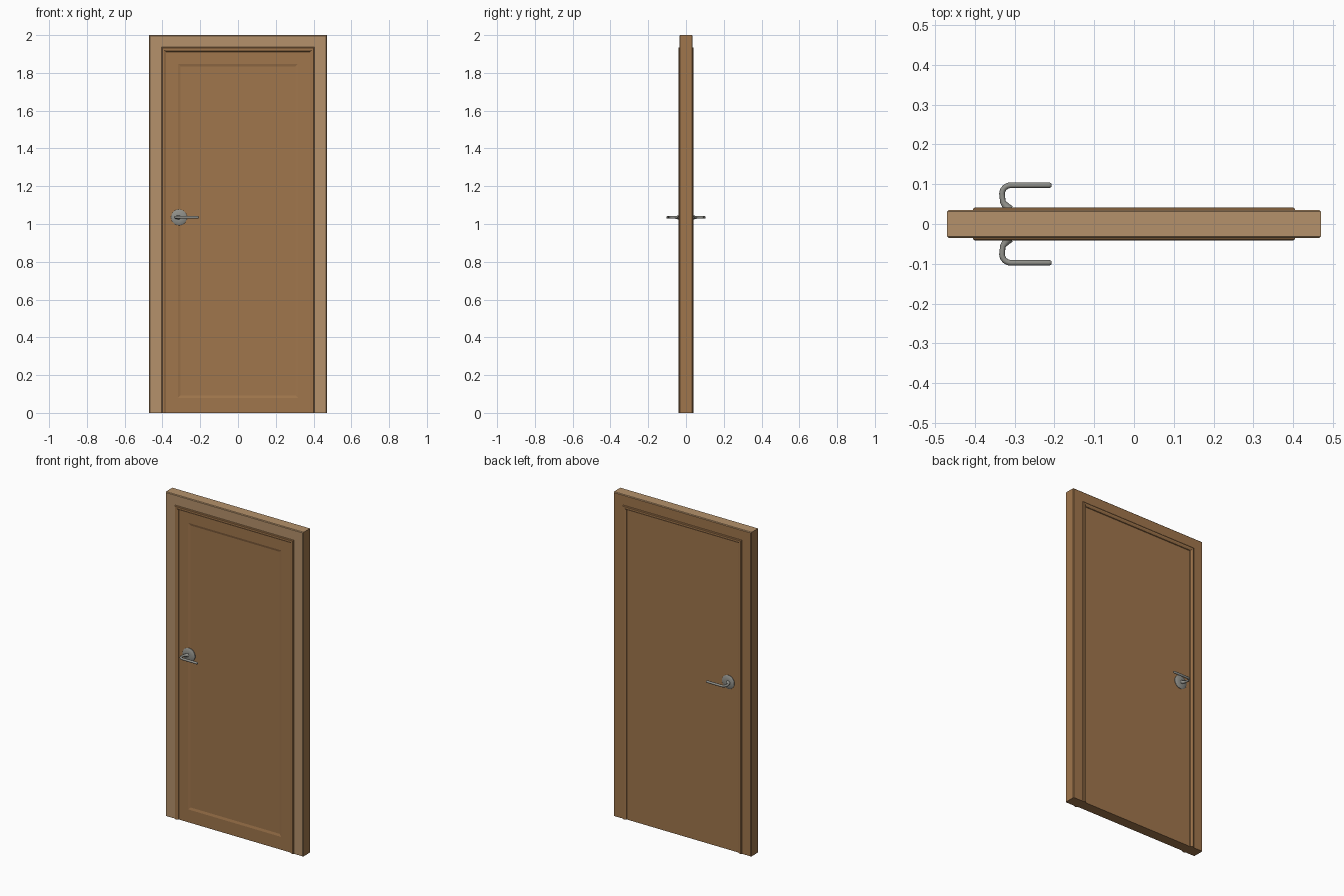
import bpy, bmesh, math

if "Cube" in bpy.data.objects:
    bpy.data.objects.remove(bpy.data.objects["Cube"])


def material(name, rgb):
    m = bpy.data.materials.new(name)
    m.diffuse_color = (*rgb, 1)
    m.use_nodes = True
    m.node_tree.nodes["Principled BSDF"].inputs["Base Color"].default_value = m.diffuse_color
    return m


TAN = material("light_wood", (0.46, 0.285, 0.145))
BROWN = material("brown_wood", (0.35, 0.18, 0.072))
METAL = material("grey_metal", (0.28, 0.28, 0.255))


def finish(name, bm, mats):
    bmesh.ops.recalc_face_normals(bm, faces=bm.faces)
    me = bpy.data.meshes.new(name)
    bm.to_mesh(me)
    bm.free()
    ob = bpy.data.objects.new(name, me)
    bpy.context.collection.objects.link(ob)
    for m in mats:
        me.materials.append(m)
    return ob


def smooth(ob):
    bpy.ops.object.select_all(action='DESELECT')
    ob.select_set(True)
    bpy.context.view_layer.objects.active = ob
    bpy.ops.object.shade_smooth_by_angle(angle=math.radians(40))


def box(name, lo, hi, mat):
    bm = bmesh.new()
    bmesh.ops.create_cube(bm, size=1)
    for v in bm.verts:
        v.co = [(a + b) / 2 + c * (b - a) for a, b, c in zip(lo, hi, v.co)]
    return finish(name, bm, [mat])


def mitred_frame(name, profile, mats):
    """Sweep an (inset, y) profile up, over and down the doorway."""
    bm = bmesh.new()
    rings = []
    for sx, top in ((-1, 0), (-1, 1), (1, 1), (1, 0)):
        rings.append([bm.verts.new((sx * (0.47 - o), y, (2 - o) * top))
                      for o, y in profile])
    n = len(profile)
    for a, b in zip(rings, rings[1:]):
        for i in range(n):
            j = (i + 1) % n
            bm.faces.new((a[i], a[j], b[j], b[i]))
    bm.faces.new(rings[0])
    bm.faces.new(rings[-1])
    return finish(name, bm, mats)


# Outer frame: front and top are the lighter wood
frame = mitred_frame("door_frame", [
    (0.004, -0.035), (0.075, -0.035), (0.085, -0.028), (0.085, 0.028),
    (0.075, 0.035), (0.004, 0.035), (0, 0.031), (0, -0.031)], [BROWN, TAN])
for p in frame.data.polygons:
    if p.normal.y < -0.5 or (p.normal.z > 0.5 and p.center.z > 1.98):
        p.material_index = 1

# Raised stop moulding on both sides
for side, s in (("front", -1), ("back", 1)):
    mitred_frame(side + "_moulding", [
        (0.063, s * 0.030), (0.065, s * 0.038), (0.069, s * 0.041),
        (0.078, s * 0.041), (0.088, s * 0.036), (0.092, s * 0.028)], [BROWN])

# Door leaf with a shallow sunken panel in front
leaf = box("door_leaf", (-0.385, -0.032, 0.012), (0.385, 0.032, 1.915), BROWN)
bm = bmesh.new()
bm.from_mesh(leaf.data)
front = [f for f in bm.faces if f.normal.y < -0.9]
bmesh.ops.inset_region(bm, faces=front, thickness=0.095, depth=0)
bmesh.ops.inset_region(bm, faces=front, thickness=0.02, depth=-0.004)
bm.to_mesh(leaf.data)
bm.free()

# Threshold under the leaf
box("threshold", (-0.39, -0.032, 0), (0.39, 0.032, 0.012), BROWN)

# Lever handle and round plate on each side
HZ = 1.035
for side, s in (("front", -1), ("back", 1)):
    bm = bmesh.new()
    rings = []
    for r, y in ((0.042, 0.030), (0.042, 0.035), (0.038, 0.038), (0.016, 0.040)):
        rings.append([bm.verts.new((-0.312 + r * math.cos(t * math.tau / 32), s * y,
                                    HZ + r * math.sin(t * math.tau / 32)))
                      for t in range(32)])
    for a, b in zip(rings, rings[1:]):
        for i in range(32):
            j = (i + 1) % 32
            bm.faces.new((a[i], a[j], b[j], b[i]))
    bm.faces.new(rings[0])
    bm.faces.new(rings[-1])
    smooth(finish(side + "_handle_plate", bm, [METAL]))

    cu = bpy.data.curves.new(side + "_lever", 'CURVE')
    cu.dimensions = '3D'
    cu.bevel_depth = 0.0072
    cu.bevel_resolution = 3
    cu.use_fill_caps = True
    path = [(-0.314, 0.036, 1.7), (-0.322, 0.045, 1.3), (-0.330, 0.056, 1)]
    path += [(-0.310 - 0.022 * math.cos(math.radians(a)),
              0.076 + 0.0215 * math.sin(math.radians(a)), 1)
             for a in range(0, 91, 15)]
    path += [(-0.214, 0.0975, 1), (-0.209, 0.0975, 0.8), (-0.207, 0.0975, 0.45)]
    sp = cu.splines.new('POLY')
    sp.points.add(len(path) - 1)
    for pt, (x, y, r) in zip(sp.points, path):
        pt.co = (x, s * y, HZ, 1)
        pt.radius = r
    cu.materials.append(METAL)
    ob = bpy.data.objects.new(side + "_lever", cu)
    bpy.context.collection.objects.link(ob)
    bpy.ops.object.select_all(action='DESELECT')
    ob.select_set(True)
    bpy.context.view_layer.objects.active = ob
    bpy.ops.object.convert(target='MESH')
    smooth(bpy.context.view_layer.objects.active)
